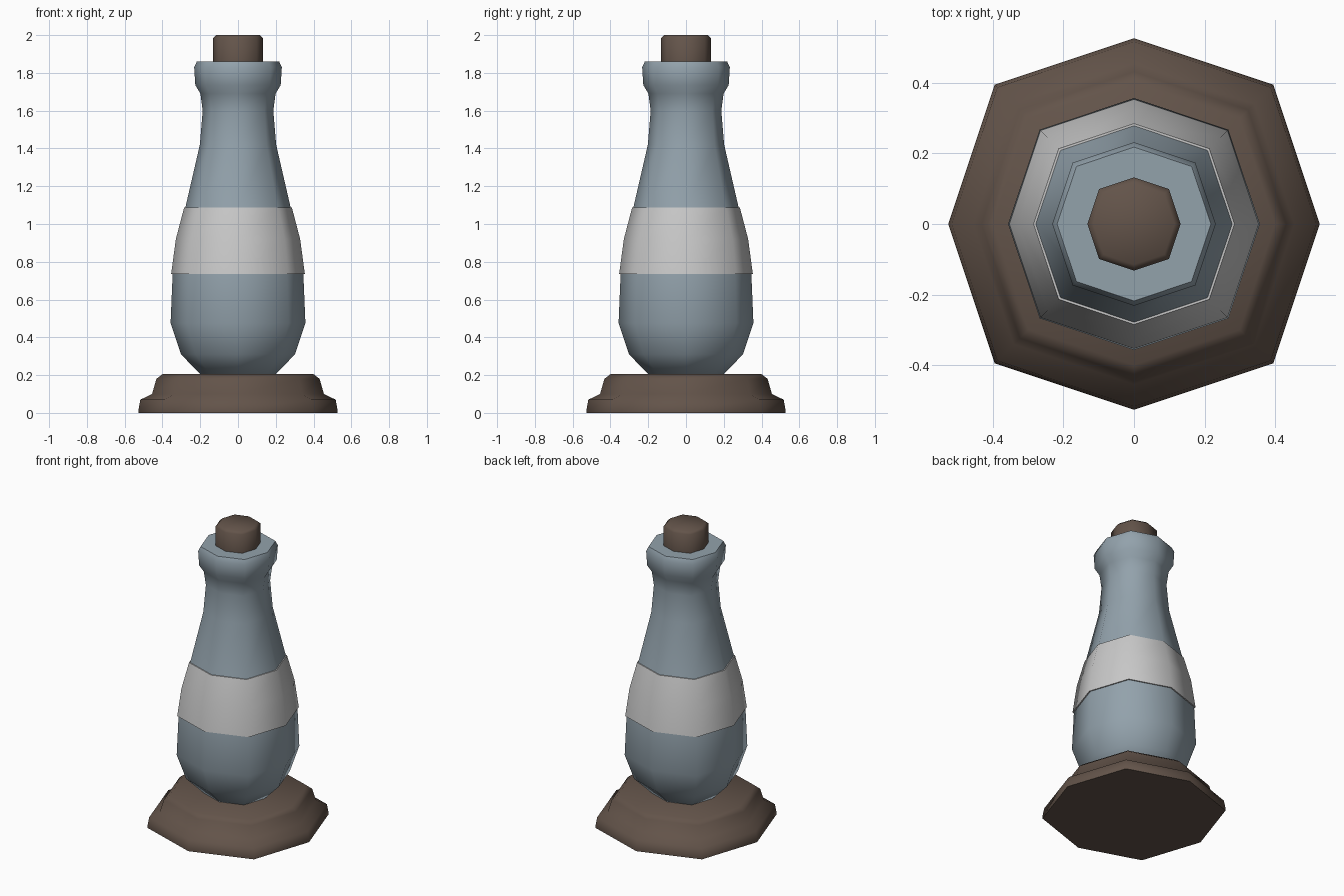
import bpy, bmesh, math

cube = bpy.data.objects.get("Cube")
if cube:
    bpy.data.objects.remove(cube, do_unlink=True)


def make_material(name, rgb):
    mat = bpy.data.materials.new(name)
    mat.use_nodes = True
    mat.diffuse_color = (*rgb, 1)
    mat.node_tree.nodes["Principled BSDF"].inputs["Base Color"].default_value = (*rgb, 1)
    return mat


wood = make_material("brown wood", (0.125, 0.088, 0.068))
glass = make_material("blue grey glass", (0.29, 0.36, 0.41))
paper = make_material("pale grey label", (0.58, 0.58, 0.58))


def ring(bm, r, z):
    """Octagon with corners on the axes, slightly wider on the diagonals."""
    verts = []
    for i in range(8):
        a = i * math.pi / 4
        k = r * (1.06 if i % 2 else 1.0)
        verts.append(bm.verts.new((k * math.cos(a), k * math.sin(a), z)))
    return verts


def lathe(name, profile, mat, closed=False):
    """Spin (radius, height) points; cap both ends or join them into a loop."""
    bm = bmesh.new()
    rings = [ring(bm, r, z) for r, z in profile]
    pairs = list(zip(rings, rings[1:]))
    if closed:
        pairs.append((rings[-1], rings[0]))
    else:
        bm.faces.new(rings[0])
        bm.faces.new(rings[-1])
    for a, b in pairs:
        for i in range(8):
            j = (i + 1) % 8
            bm.faces.new((a[i], a[j], b[j], b[i]))
    bmesh.ops.recalc_face_normals(bm, faces=bm.faces)
    mesh = bpy.data.meshes.new(name)
    bm.to_mesh(mesh)
    bm.free()
    mesh.materials.append(mat)
    obj = bpy.data.objects.new(name, mesh)
    bpy.context.collection.objects.link(obj)
    bpy.ops.object.select_all(action='DESELECT')
    obj.select_set(True)
    bpy.context.view_layer.objects.active = obj
    bpy.ops.object.shade_smooth_by_angle(angle=math.radians(65))
    return obj


# Stepped wooden stand
lathe("stand", [(0.527, 0), (0.527, 0.015), (0.517, 0.07), (0.455, 0.1),
                (0.432, 0.18), (0.40, 0.205)], wood)

# Bottle body, neck and lip
lathe("bottle", [(0.2, 0.206), (0.302, 0.31), (0.357, 0.475), (0.346, 0.735),
                 (0.325, 0.9), (0.278, 1.09), (0.202, 1.42), (0.187, 1.6),
                 (0.199, 1.69), (0.226, 1.735), (0.232, 1.83), (0.218, 1.86)], glass)

# Label wrapped round the body
lathe("label", [(0.354, 0.735), (0.329, 0.92), (0.285, 1.088),
                (0.276, 1.088), (0.318, 0.92), (0.344, 0.735)], paper, closed=True)

# Cork stopper
lathe("cork", [(0.132, 1.855), (0.132, 1.985), (0.115, 2.0)], wood)
